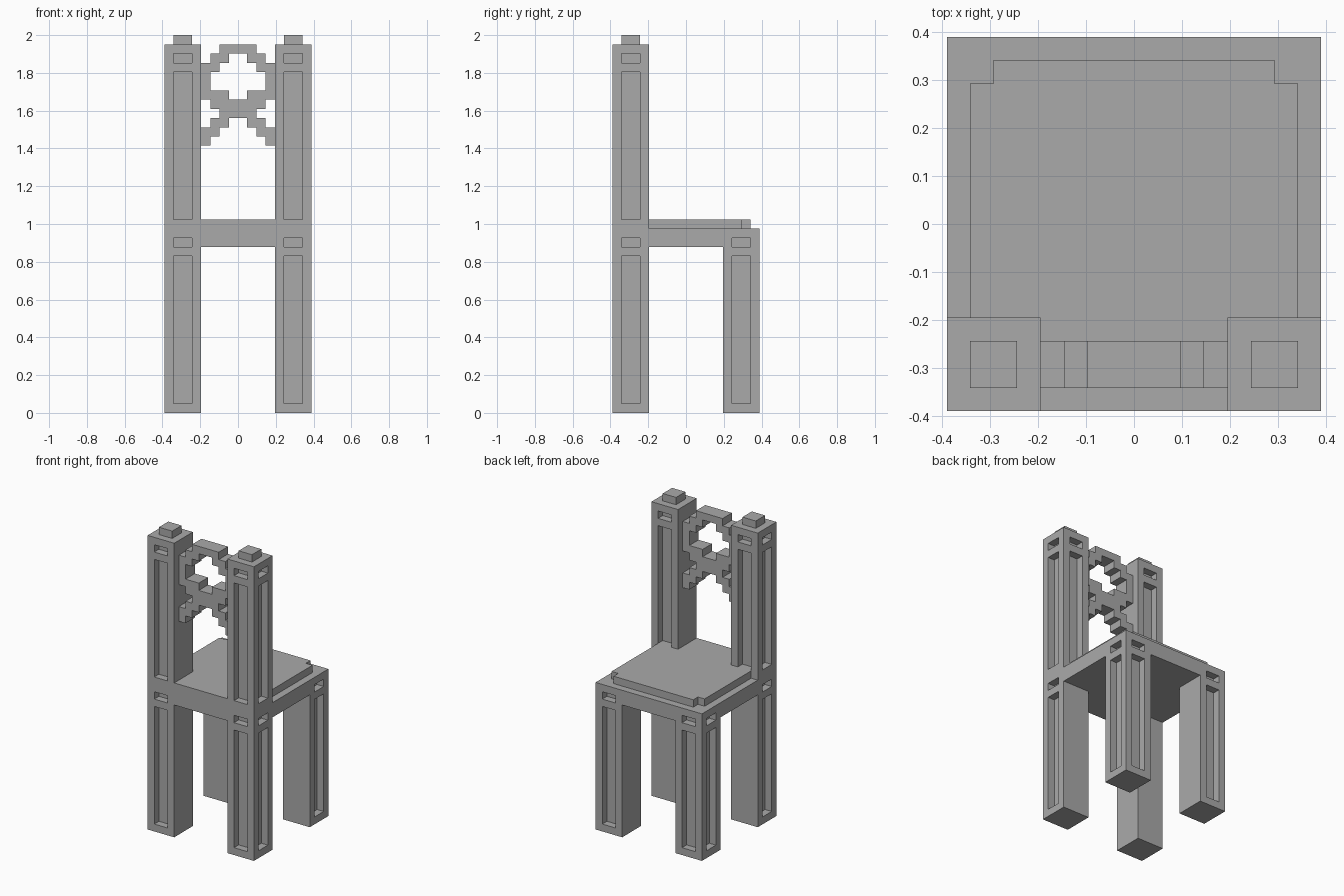
import bpy
import bmesh
from mathutils import Vector

if "Cube" in bpy.data.objects:
    bpy.data.objects.remove(bpy.data.objects["Cube"], do_unlink=True)

U = 2 / 41  # one block; all sizes below are in blocks

grey = bpy.data.materials.new("plain_grey")
grey.use_nodes = True
grey.diffuse_color = (0.4, 0.4, 0.4, 1)
grey.node_tree.nodes["Principled BSDF"].inputs["Base Color"].default_value = (0.4, 0.4, 0.4, 1)


def finish(name, bm):
    """Merge flat faces, scale to size and add the object."""
    bmesh.ops.dissolve_limit(bm, angle_limit=0.01, verts=bm.verts, edges=bm.edges)
    bmesh.ops.recalc_face_normals(bm, faces=bm.faces)
    bmesh.ops.scale(bm, vec=(U, U, U), verts=bm.verts)
    mesh = bpy.data.meshes.new(name)
    bm.to_mesh(mesh)
    bm.free()
    mesh.materials.append(grey)
    bpy.context.collection.objects.link(bpy.data.objects.new(name, mesh))


def add_box(bm, low, high):
    low, high = Vector(low), Vector(high)
    verts = bmesh.ops.create_cube(bm, size=1)["verts"]
    bmesh.ops.scale(bm, vec=high - low, verts=verts)
    bmesh.ops.translate(bm, vec=(low + high) / 2, verts=verts)


def extrude(bm, vec):
    ext = bmesh.ops.extrude_face_region(bm, geom=bm.faces[:])["geom"]
    bmesh.ops.translate(bm, vec=vec, verts=[v for v in ext if isinstance(v, bmesh.types.BMVert)])


def slab(name, half_outline, bottom, top):
    """Extrude an outline mirrored across x."""
    bm = bmesh.new()
    points = half_outline + [(-x, y) for x, y in reversed(half_outline)]
    bm.faces.new([bm.verts.new((x, y, bottom)) for x, y in points])
    extrude(bm, (0, 0, top - bottom))
    finish(name, bm)


PANELS = [(1, 17), (18, 19), (21, 37), (38, 39)]


def post(name, side, end, height):
    """Square post with recessed panels on its outward faces."""
    bm = bmesh.new()
    cx, cy = side * 6, end * 6
    add_box(bm, (cx - 2, cy - 2, 0), (cx + 2, cy + 2, height))
    panels = [p for p in PANELS if p[1] < height]
    cuts = [((cx + d, 0, 0), (1, 0, 0)) for d in (-1, 1)]
    cuts += [((0, cy + d, 0), (0, 1, 0)) for d in (-1, 1)]
    cuts += [((0, 0, z), (0, 0, 1)) for p in panels for z in p]
    for co, normal in cuts:
        bmesh.ops.bisect_plane(bm, geom=bm.verts[:] + bm.edges[:] + bm.faces[:],
                               plane_co=co, plane_no=normal)
    bm.normal_update()
    chosen = []
    for f in bm.faces:
        c, n = f.calc_center_median(), f.normal
        outward = n.x * side > 0.9 or n.y * end > 0.9 or (n.y > 0.9 and c.z > 21)
        centred = abs(c.x - cx) < 0.1 or abs(c.y - cy) < 0.1
        if outward and centred and any(a < c.z < b for a, b in panels):
            chosen.append(f)
    for f in bmesh.ops.extrude_discrete_faces(bm, faces=chosen)["faces"]:
        bmesh.ops.translate(bm, vec=-f.normal.copy(), verts=f.verts[:])
    finish(name, bm)


# Posts and the caps on the tall ones
for side, label in ((1, "left"), (-1, "right")):
    post("tall_post_" + label, side, -1, 40)
    post("short_leg_" + label, side, 1, 20)
    bm = bmesh.new()
    add_box(bm, (side * 6 - 1, -7, 40), (side * 6 + 1, -5, 41))
    finish("post_cap_" + label, bm)

# Seat frame between the posts, and the raised seat panel
slab("seat_frame", [(4, -8), (4, -4), (8, -4), (8, 4), (4, 4), (4, 8)], 18, 20)
slab("seat_panel", [(4, -8), (4, -4), (7, -4), (7, 6), (6, 6), (6, 7)], 20, 21)

# Stepped openwork between the tall posts: inner and outer half-width per row, upwards
ROWS = [(3, 4), (2, 4), (1, 3), (0, 2), (0, 3), (1, 4), (3, 4), (3, 4), (2, 4), (1, 3), (0, 2)]
bm = bmesh.new()
for z, (inner, outer) in enumerate(ROWS, start=29):
    for x in range(-4, 4):
        if inner <= abs(x + 0.5) <= outer:
            bm.faces.new([bm.verts.new((x + i, -7, z + k))
                          for i, k in ((0, 0), (1, 0), (1, 1), (0, 1))])
bmesh.ops.remove_doubles(bm, verts=bm.verts, dist=0.01)
extrude(bm, (0, 2, 0))
finish("back_openwork", bm)
